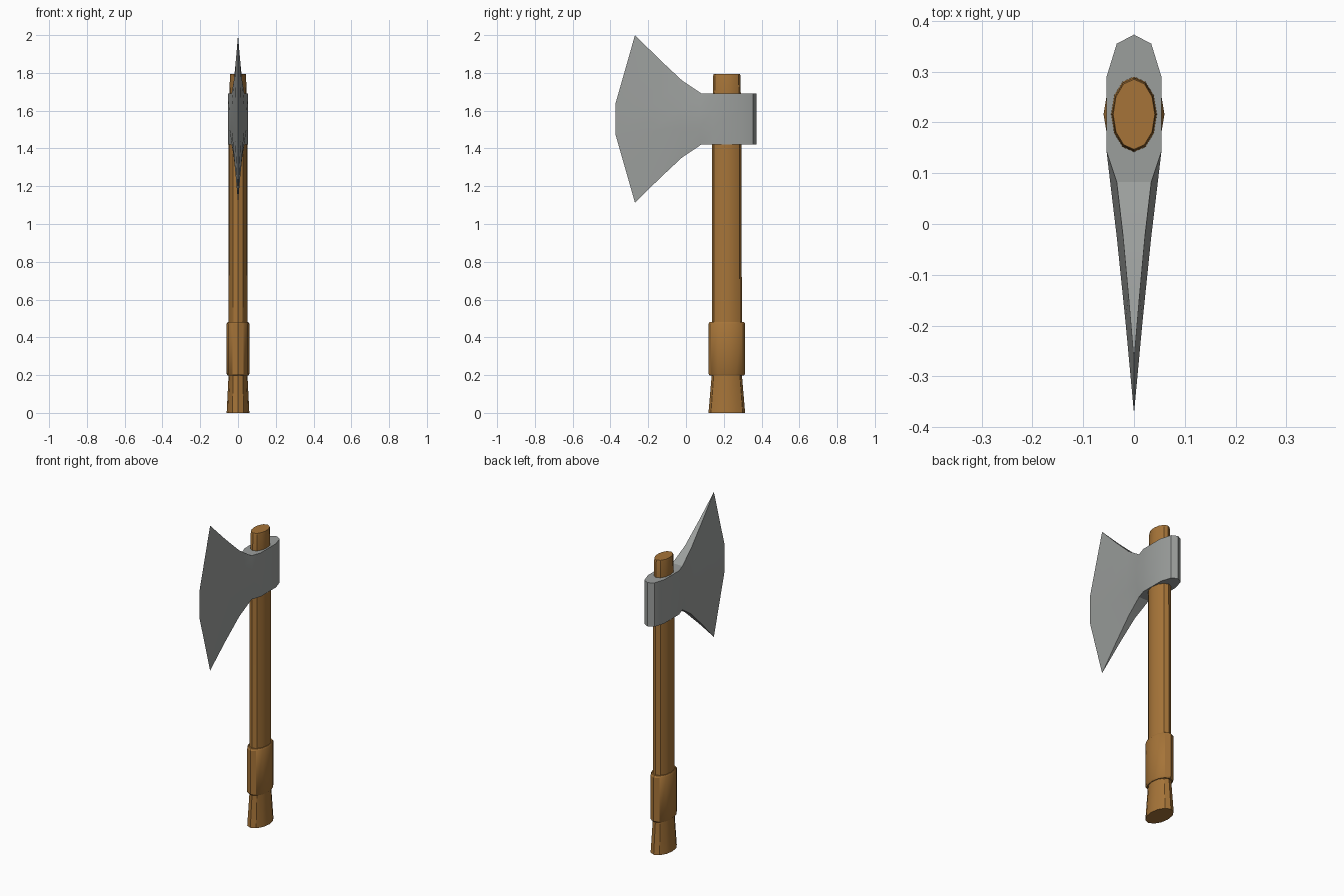
import bpy, bmesh, math

if "Cube" in bpy.data.objects:
    bpy.data.objects.remove(bpy.data.objects["Cube"])


def material(name, rgb):
    m = bpy.data.materials.new(name)
    m.diffuse_color = (*rgb, 1)
    m.use_nodes = True
    m.node_tree.nodes["Principled BSDF"].inputs["Base Color"].default_value = m.diffuse_color
    return m


wood = material("warm wood", (0.38, 0.175, 0.04))
steel = material("grey steel", (0.33, 0.345, 0.335))


def finish(bm, name, mat, angle):
    bmesh.ops.remove_doubles(bm, verts=bm.verts, dist=0.0005)
    bmesh.ops.recalc_face_normals(bm, faces=bm.faces)
    me = bpy.data.meshes.new(name)
    bm.to_mesh(me)
    bm.free()
    me.materials.append(mat)
    ob = bpy.data.objects.new(name, me)
    bpy.context.collection.objects.link(ob)
    bpy.ops.object.select_all(action='DESELECT')
    ob.select_set(True)
    bpy.context.view_layer.objects.active = ob
    bpy.ops.object.shade_smooth_by_angle(angle=math.radians(angle))
    return ob


def oval_loft(name, rings, mat, n=12, cy=0.216):
    """Stack of oval rings (z, half x, half y), capped at both ends."""
    bm = bmesh.new()
    loops = []
    for z, rx, ry in rings:
        loops.append([bm.verts.new((rx * math.cos(2 * math.pi * i / n),
                                    cy + ry * math.sin(2 * math.pi * i / n), z))
                      for i in range(n)])
    for a, b in zip(loops, loops[1:]):
        for i in range(n):
            j = (i + 1) % n
            bm.faces.new((a[i], a[j], b[j], b[i]))
    bm.faces.new(loops[0])
    bm.faces.new(loops[-1])
    return finish(bm, name, mat, 31)


# Wooden shaft with flared butt
oval_loft("handle", [(0, 0.06, 0.097), (0.2, 0.05, 0.08), (1.42, 0.051, 0.078),
                     (1.69, 0.045, 0.074), (1.785, 0.043, 0.072),
                     (1.795, 0.041, 0.069)], wood)
# Thicker hand grip
oval_loft("grip", [(0.197, 0.054, 0.09), (0.207, 0.06, 0.097),
                   (0.472, 0.06, 0.097), (0.482, 0.054, 0.09)], wood)

# Axe head: (edge y, mid y, edge half height, mid half height,
#            edge half width, mid half width) from back to cutting edge
ZC = 1.556
stations = [
    (0.373, 0.373, 0.134, 0.045, 0.0, 0.0),
    (0.355, 0.355, 0.134, 0.045, 0.034, 0.034),
    (0.290, 0.290, 0.134, 0.045, 0.054, 0.054),
    (0.143, 0.143, 0.134, 0.045, 0.054, 0.054),
    (0.083, 0.075, 0.134, 0.045, 0.034, 0.046),
    (-0.020, -0.025, 0.203, 0.048, 0.022, 0.034),
    (-0.140, -0.190, 0.315, 0.064, 0.011, 0.017),
    (-0.270, -0.373, 0.444, 0.083, 0.0, 0.0),
]
bm = bmesh.new()
sides = {}
for s in (-1, 1):
    sides[s] = [[bm.verts.new((s * we, ye, ZC + he)),
                 bm.verts.new((s * wm, ym, ZC + hm)),
                 bm.verts.new((s * wm, ym, ZC - hm)),
                 bm.verts.new((s * we, ye, ZC - he))]
                for ye, ym, he, hm, we, wm in stations]
    for a, b in zip(sides[s], sides[s][1:]):
        for r in range(3):
            bm.faces.new((a[r], a[r + 1], b[r + 1], b[r]))
for k in range(len(stations) - 1):
    for r in (0, 3):
        bm.faces.new((sides[-1][k][r], sides[1][k][r],
                      sides[1][k + 1][r], sides[-1][k + 1][r]))
finish(bm, "axe_head", steel, 30)
